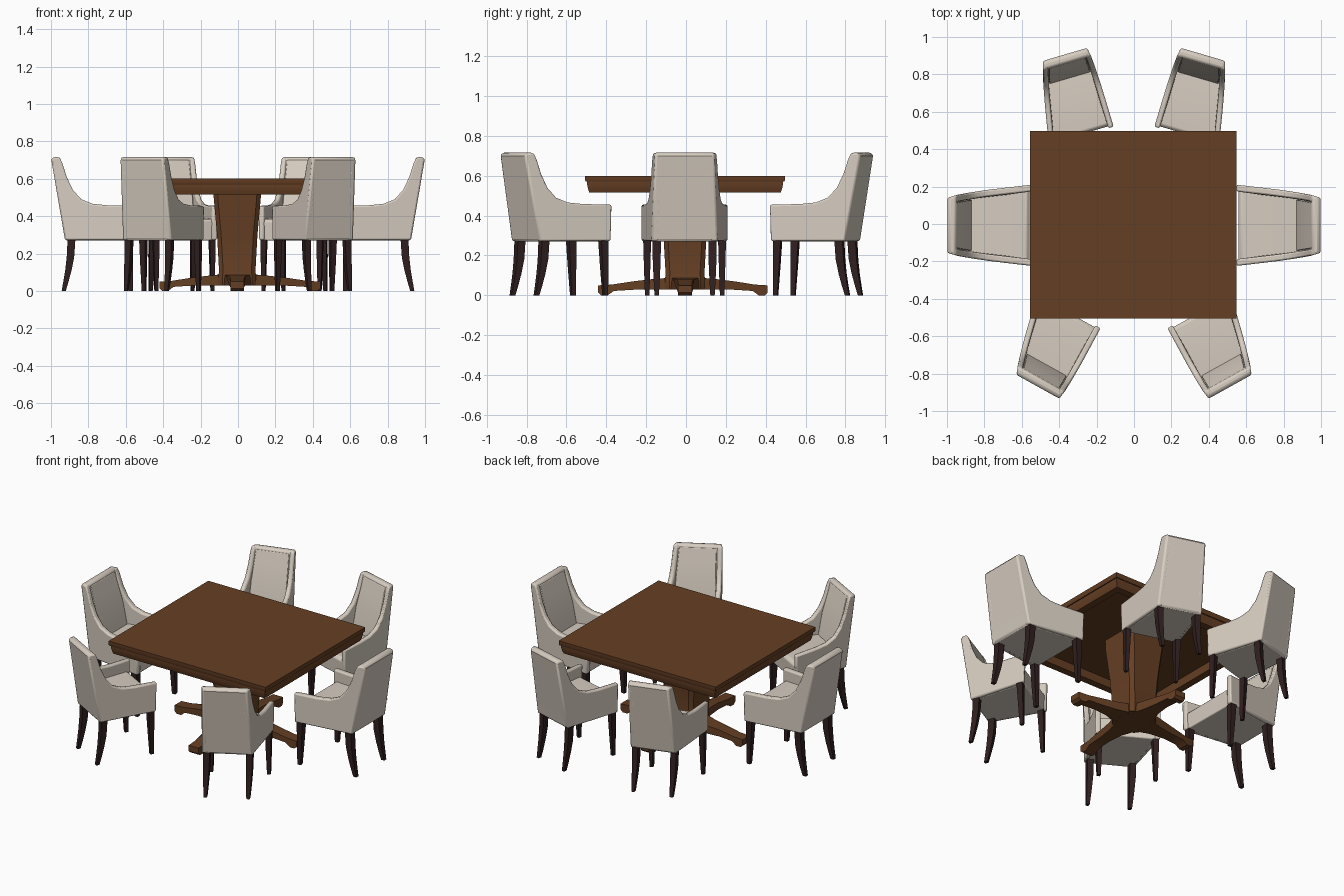
import bpy, bmesh, math
from mathutils import Matrix, Vector

cube = bpy.data.objects.get("Cube")
if cube:
    bpy.data.objects.remove(cube, do_unlink=True)


def material(name, rgb):
    m = bpy.data.materials.new(name)
    m.use_nodes = True
    m.diffuse_color = (*rgb, 1)
    m.node_tree.nodes["Principled BSDF"].inputs["Base Color"].default_value = (*rgb, 1)
    return m


WOOD = material("brown wood", (0.13, 0.049, 0.017))
FABRIC = material("cream fabric", (0.68, 0.61, 0.53))
DARK = material("dark leg wood", (0.03, 0.014, 0.014))


def finish(name, bm, mat, matrix=None, bevel=0.0, segments=2):
    """Turn a bmesh into a shaded object with an optional rounded edge."""
    if matrix:
        bm.transform(matrix)
    bmesh.ops.recalc_face_normals(bm, faces=bm.faces)
    mesh = bpy.data.meshes.new(name)
    bm.to_mesh(mesh)
    bm.free()
    mesh.materials.append(mat)
    ob = bpy.data.objects.new(name, mesh)
    bpy.context.collection.objects.link(ob)
    if bevel:
        mod = ob.modifiers.new("rounding", "BEVEL")
        mod.width, mod.segments = bevel, segments
        mod.limit_method, mod.angle_limit = "ANGLE", math.radians(40)
    bpy.ops.object.select_all(action="DESELECT")
    ob.select_set(True)
    bpy.context.view_layer.objects.active = ob
    bpy.ops.object.shade_smooth_by_angle(angle=math.radians(35))
    return ob


def prism(profile, left, right):
    """Side profile (y, z) spanning from x = left(y) to x = right(y)."""
    bm = bmesh.new()
    a = [bm.verts.new((left(y), y, z)) for y, z in profile]
    b = [bm.verts.new((right(y), y, z)) for y, z in profile]
    bm.faces.new(a)
    bm.faces.new(b)
    for i in range(len(a)):
        j = (i + 1) % len(a)
        bm.faces.new((a[i], a[j], b[j], b[i]))
    return bm


def loft(rings):
    """Closed solid through equal-sized rings of points."""
    bm = bmesh.new()
    vs = [[bm.verts.new(p) for p in ring] for ring in rings]
    bm.faces.new(vs[0])
    bm.faces.new(vs[-1])
    for lo, hi in zip(vs, vs[1:]):
        for i in range(len(lo)):
            j = (i + 1) % len(lo)
            bm.faces.new((lo[i], lo[j], hi[j], hi[i]))
    return bm


def rect(hx, hy, z, cx=0.0, cy=0.0):
    return [Vector((cx + sx * hx, cy + sy * hy, z))
            for sx, sy in ((-1, -1), (1, -1), (1, 1), (-1, 1))]


# Table top with a hollow moulded apron beneath
CENTRE = Matrix.Translation((-0.004, -0.005, 0))
HX, HY = 0.552, 0.501
finish("table_top", loft([rect(HX - 0.004, HY - 0.004, 0.57), rect(HX, HY, 0.576),
                          rect(HX, HY, 0.60)]), WOOD, CENTRE)
apron = [(0.010, 0.572), (0.010, 0.555), (0.014, 0.535), (0.020, 0.517),
         (0.065, 0.517), (0.065, 0.572)]
bm = bmesh.new()
loops = [[bm.verts.new(p) for p in rect(HX - d, HY - d, z)] for d, z in apron]
for k, lo in enumerate(loops):
    hi = loops[(k + 1) % len(loops)]
    for i in range(4):
        j = (i + 1) % 4
        bm.faces.new((lo[i], lo[j], hi[j], hi[i]))
finish("table_apron", bm, WOOD, CENTRE)


# Chamfered pedestal column
def octagon(h, c, z):
    return [(x, y, z) for x, y in ((-h + c, -h), (h - c, -h), (h, -h + c), (h, h - c),
                                   (h - c, h), (-h + c, h), (-h, h - c), (-h, -h + c))]


finish("pedestal", loft([octagon(h, 0.022, z) for h, z in (
    (0.10, 0.03), (0.10, 0.09), (0.097, 0.10), (0.108, 0.30), (0.126, 0.50), (0.128, 0.572))]),
    WOOD, CENTRE)

# Four flared feet
FOOT = [(0, 0.088), (0.05, 0.088), (0.10, 0.086), (0.16, 0.081), (0.25, 0.07), (0.35, 0.054),
        (0.415, 0.05), (0.415, 0.014), (0.40, 0.0), (0.37, 0.0), (0.34, 0.022),
        (0.25, 0.028), (0.16, 0.03), (0.10, 0.03), (0.05, 0.03), (0, 0.03)]


def foot_half(y):
    return 0.035 + 0.072 * max(0, 1 - y / 0.28) ** 2


for place, turn, stretch in (("rear", 0, 1.0), ("right", 1, 1.0),
                             ("front", 2, 1.05), ("left", 3, 1.07)):
    finish(f"pedestal_{place}_foot",
           prism([(y * stretch, z) for y, z in FOOT], lambda y: -foot_half(y), foot_half),
           WOOD, CENTRE @ Matrix.Rotation(turn * math.pi / 2, 4, "Z"))


# Chair: local +y is its front, the top of its back is at y = 0
def half_width(y):
    return 0.146 + 0.071 * (max(y, 0) / 0.45) ** 0.68


ARM = [(0.073, 0.272), (0.0, 0.70), (0.008, 0.714), (0.045, 0.714), (0.06, 0.68),
       (0.082, 0.61), (0.115, 0.54), (0.16, 0.49), (0.22, 0.466), (0.30, 0.458),
       (0.45, 0.455), (0.445, 0.272)]
BACK = [(0.073, 0.272), (0.038, 0.48), (0.0, 0.70), (0.008, 0.716), (0.045, 0.716),
        (0.062, 0.64), (0.09, 0.53), (0.12, 0.40), (0.12, 0.272)]
BACK_PAD = [(0.05, 0.50), (0.04, 0.70), (0.05, 0.70), (0.074, 0.62), (0.104, 0.52),
            (0.13, 0.38), (0.10, 0.37)]
SEAT = [(0.078, 0.27), (0.435, 0.27), (0.44, 0.37), (0.425, 0.385), (0.28, 0.39),
        (0.10, 0.38)]


def inset(d):
    return (lambda y: d - half_width(y)), (lambda y: half_width(y) - d)


def chair(name, x, y, degrees, squash):
    m = (Matrix.Translation((x, y, 0)) @ Matrix.Diagonal((squash, 1, 1, 1))
         @ Matrix.Rotation(math.radians(degrees), 4, "Z"))
    finish(name + "_back", prism(BACK, *inset(0.002)), FABRIC, m, 0.012)
    finish(name + "_back_cushion", prism(BACK_PAD, *inset(0.04)), FABRIC, m, 0.004)
    finish(name + "_seat", prism(SEAT, *inset(0.02)), FABRIC, m, 0.006)
    for side, s in (("right", -1), ("left", 1)):
        finish(f"{name}_{side}_arm",
               prism(ARM, lambda v: s * half_width(v), lambda v: s * (half_width(v) - 0.036)),
               FABRIC, m, 0.009)
        # Straight tapered front leg and outward curving rear leg
        front = [(0.0, 0.011, 0.425), (0.14, 0.016, 0.42), (0.28, 0.02, 0.415)]
        rear = [(0.0, 0.011, 0.066), (0.05, 0.014, 0.078), (0.11, 0.017, 0.091),
                (0.18, 0.02, 0.102), (0.28, 0.021, 0.108)]
        for part, path, lx in (("front", front, 0.188), ("rear", rear, 0.14)):
            finish(f"{name}_{part}_{side}_leg",
                   loft([rect(h, h, z, s * lx, ly) for z, h, ly in path]), DARK, m)


# Three chairs on each side
for side, s in (("left", 1), ("right", -1)):
    chair(f"{side}_chair", s * 0.998, -0.007, s * 90, 1.0)
    chair(f"front_{side}_chair", s * 0.514, -0.87, s * 25.5, 0.86)
    chair(f"rear_{side}_chair", s * 0.368, 0.907, s * 166.5, 0.82)
